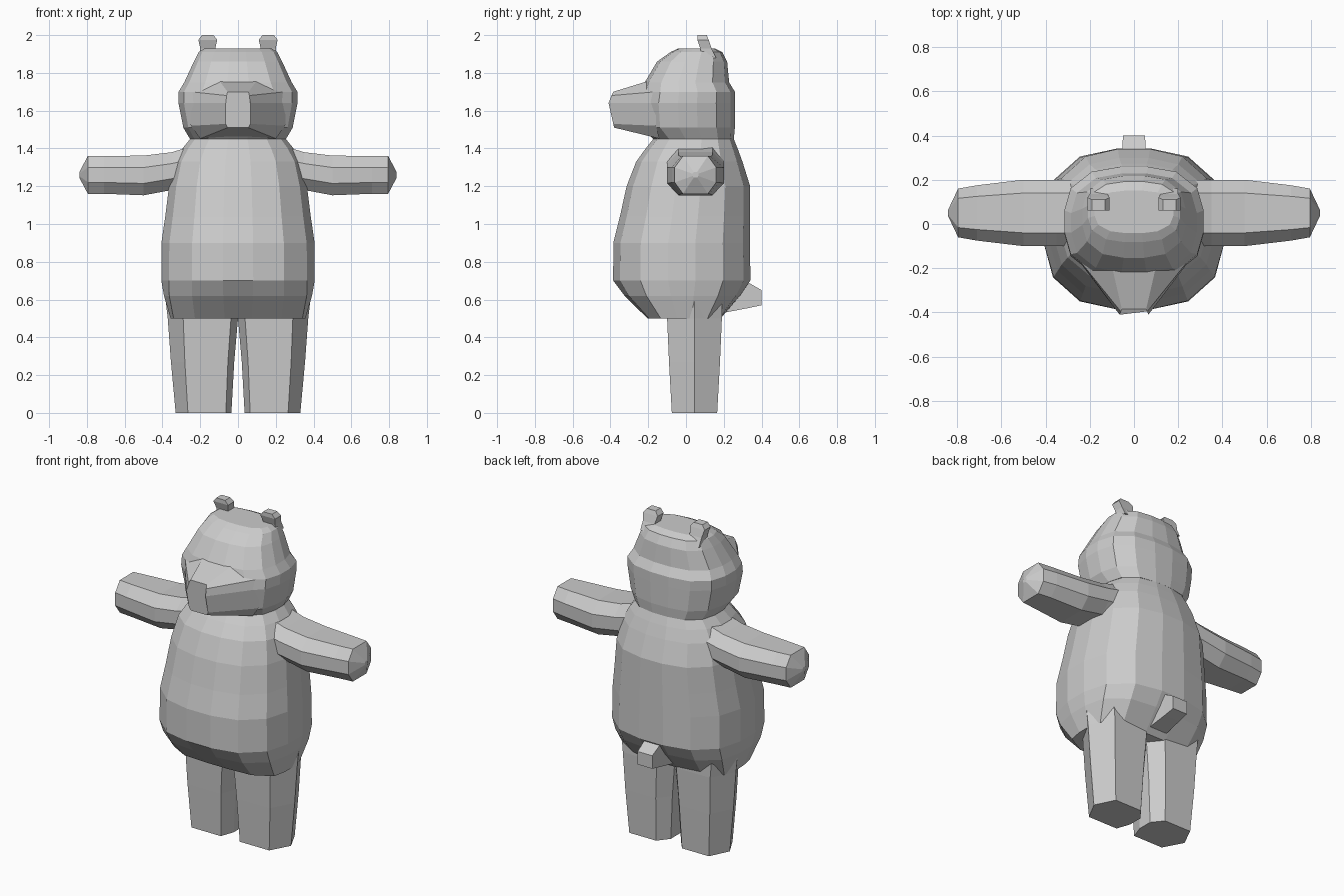
import bpy, bmesh, math

grey = bpy.data.materials.new("plain_grey")
grey.diffuse_color = (0.6, 0.6, 0.6, 1)


def loft(name, rings):
    """Skin a list of equal-length point rings and cap both ends."""
    bm = bmesh.new()
    loops = [[bm.verts.new(p) for p in ring] for ring in rings]
    n = len(loops[0])
    for a, b in zip(loops, loops[1:]):
        for i in range(n):
            j = (i + 1) % n
            bm.faces.new((a[i], a[j], b[j], b[i]))
    bm.faces.new(loops[0])
    bm.faces.new(loops[-1])
    bmesh.ops.recalc_face_normals(bm, faces=bm.faces)
    mesh = bpy.data.meshes.new(name)
    bm.to_mesh(mesh)
    bm.free()
    mesh.materials.append(grey)
    ob = bpy.data.objects.new(name, mesh)
    bpy.context.collection.objects.link(ob)
    return ob


def squircle(z, hw, y0, y1, power, n=16):
    """Horizontal rounded-square ring."""
    pts = []
    for i in range(n):
        t = 2 * math.pi * (i + 0.5) / n
        c, s = math.cos(t), math.sin(t)
        k = (abs(c) ** power + abs(s) ** power) ** (-1 / power)
        m = abs(math.cos(math.pi / n))  # push flats out to the full size
        r = k / max(m, 0.98)
        pts.append((hw * c * r, (y0 + y1) / 2 + (y1 - y0) / 2 * s * r, z))
    return pts


# Torso: height, half width, front, back, squareness
torso = [(0.50, 0.35, -0.20, 0.18, 4), (0.62, 0.385, -0.32, 0.28, 3.2),
         (0.70, 0.40, -0.38, 0.335, 2.7), (0.90, 0.40, -0.38, 0.335, 2.6),
         (1.04, 0.38, -0.345, 0.335, 2.6), (1.20, 0.36, -0.31, 0.335, 2.6),
         (1.33, 0.33, -0.26, 0.295, 2.6), (1.40, 0.29, -0.21, 0.27, 2.6),
         (1.45, 0.25, -0.17, 0.25, 2.6)]
loft("torso", [squircle(*r) for r in torso])

# Head
head = [(1.45, 0.25, -0.17, 0.25), (1.51, 0.285, -0.23, 0.255),
        (1.64, 0.31, -0.24, 0.255), (1.70, 0.31, -0.23, 0.255),
        (1.75, 0.28, -0.215, 0.225), (1.86, 0.23, -0.15, 0.215),
        (1.91, 0.205, -0.08, 0.19), (1.93, 0.175, -0.04, 0.15)]
loft("head", [squircle(*r, 2.8) for r in head])

# Snout: right half outlines at the face and at the tip, mirrored
base = [(0.20, -0.14, 1.452), (0.25, -0.16, 1.52), (0.255, -0.16, 1.64),
        (0.25, -0.16, 1.70), (0.10, -0.19, 1.76)]
tip = [(0.055, -0.38, 1.51), (0.065, -0.385, 1.53), (0.065, -0.41, 1.64),
       (0.06, -0.395, 1.68), (0.055, -0.385, 1.70)]
loft("snout", [h + [(-x, y, z) for x, y, z in reversed(h)] for h in (base, tip)])

# Tail
tail = [(0.20, 0.06, 0.53, 0.74), (0.33, 0.053, 0.555, 0.69), (0.40, 0.05, 0.57, 0.65)]
loft("tail", [[(-w, y, a), (w, y, a), (w, y, b), (-w, y, b)] for y, w, a, b in tail])

# Arm: x, half depth, half height, centre height
arm = [(0.22, 0.15, 0.115, 1.305), (0.35, 0.15, 0.10, 1.28), (0.50, 0.15, 0.105, 1.257),
       (0.71, 0.125, 0.10, 1.26), (0.795, 0.11, 0.10, 1.26), (0.84, 0.015, 0.015, 1.26)]
arm_section = [(1, 0.4), (0.6, 1), (-0.6, 1), (-1, 0.4), (-1, -0.4),
               (-0.6, -1), (0.6, -1), (1, -0.4)]

# Leg: outline of the foot, and inner x, outer x, front y, back y per height
leg_section = [(0.10, 0), (0.78, 0), (1, 0.5), (0.8, 1), (0.18, 1), (0, 0.72), (0, 0.35)]
leg = [(0, 0.035, 0.33, -0.075, 0.165), (0.27, 0.02, 0.355, -0.09, 0.18),
       (0.50, 0.0, 0.372, -0.10, 0.19), (0.70, 0.0, 0.395, -0.10, 0.19)]

# Ear: y shift, z, inner x, outer x, front y, back y
ear = [(1.88, 0.12, 0.20, 0.08, 0.16), (1.93, 0.12, 0.20, 0.075, 0.135),
       (1.975, 0.11, 0.21, 0.06, 0.12), (2.0, 0.13, 0.19, 0.06, 0.11)]

for s, side in ((1, "left"), (-1, "right")):
    loft(side + "_arm", [[(s * x, 0.05 + hy * u, zc + hz * v) for u, v in arm_section]
                         for x, hy, hz, zc in arm])
    loft(side + "_leg", [[(s * (a + (b - a) * u), c + (d - c) * v, z) for u, v in leg_section]
                         for z, a, b, c, d in leg])
    loft(side + "_ear", [[(s * a, c, z), (s * b, c, z), (s * b, d, z), (s * a, d, z)]
                         for z, a, b, c, d in ear])
